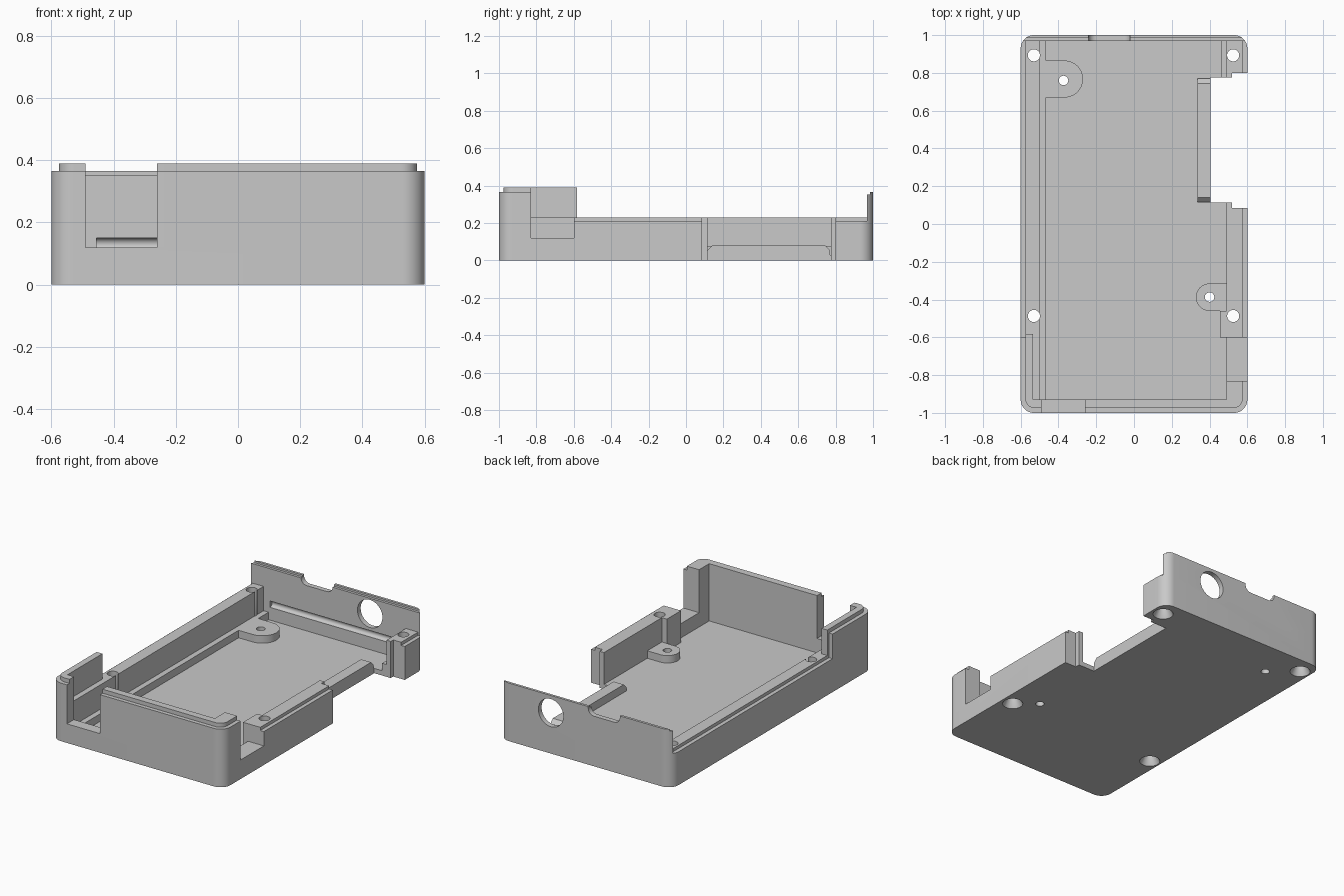
import bpy, bmesh, math
from mathutils import Matrix

old = bpy.data.objects.get("Cube")
if old:
    bpy.data.objects.remove(old, do_unlink=True)

grey = bpy.data.materials.new("plain grey plastic")
grey.use_nodes = True
COLOUR = (0.585, 0.585, 0.585, 1)
grey.diffuse_color = COLOUR
grey.node_tree.nodes["Principled BSDF"].inputs["Base Color"].default_value = COLOUR


def finish(name, bm):
    bmesh.ops.recalc_face_normals(bm, faces=bm.faces)
    mesh = bpy.data.meshes.new(name)
    bm.to_mesh(mesh)
    bm.free()
    mesh.materials.append(grey)
    obj = bpy.data.objects.new(name, mesh)
    bpy.context.collection.objects.link(obj)
    return obj


def prism(name, xs, ys, zs, radii=(0, 0, 0, 0)):
    """Upright block; radii go front-left, front-right, back-right, back-left on the page."""
    (x0, x1), (y0, y1) = xs, ys
    corners = [(x0, y0, 1, 1), (x1, y0, -1, 1), (x1, y1, -1, -1), (x0, y1, 1, -1)]
    bm = bmesh.new()
    ring = []
    for i, ((x, y, sx, sy), r) in enumerate(zip(corners, radii)):
        steps = 12 if r else 0
        for k in range(steps + 1):
            a = math.pi + (i + k / max(steps, 1)) * math.pi / 2
            px = x + sx * r + r * math.cos(a)
            py = y + sy * r + r * math.sin(a)
            ring.append(bm.verts.new((px, py, zs[0])))
    face = bm.faces.new(ring)
    top = bmesh.ops.extrude_face_region(bm, geom=[face])["geom"]
    bmesh.ops.translate(bm, vec=(0, 0, zs[1] - zs[0]),
                        verts=[v for v in top if isinstance(v, bmesh.types.BMVert)])
    return finish(name, bm)


def rod(name, centre, r1, r2, depth, axis="Z"):
    bm = bmesh.new()
    turn = {"Z": Matrix(), "Y": Matrix.Rotation(math.pi / 2, 4, "X"),
            "X": Matrix.Rotation(math.pi / 2, 4, "Y")}[axis]
    bmesh.ops.create_cone(bm, cap_ends=True, segments=40, radius1=r1, radius2=r2,
                          depth=depth, matrix=Matrix.Translation(centre) @ turn)
    return finish(name, bm)


def combine(target, tool, operation):
    mod = target.modifiers.new(operation, "BOOLEAN")
    mod.object, mod.operation, mod.solver = tool, operation, "EXACT"
    with bpy.context.temp_override(object=target, active_object=target,
                                   selected_objects=[target]):
        bpy.ops.object.modifier_apply(modifier=mod.name)
    bpy.data.objects.remove(tool, do_unlink=True)


def add(target, *args):
    combine(target, prism(*args), "UNION")


def cut(target, *args):
    combine(target, prism("cutter", *args), "DIFFERENCE")


R, r = 0.07, 0.05
FLOOR, LEDGE, LOW, RAIL, HIGH = 0.03, 0.077, 0.21, 0.23, 0.365

# Low tray, raised lip and tall front end
case = prism("enclosure_base", (-0.6, 0.6), (-1, 1), (0, LOW), (R, R, R, R))
add(case, "low_lip", (-0.575, 0.575), (-0.975, 0.972), (0.1, RAIL), (r, r, 0, 0))
add(case, "front_end", (-0.6, 0.6), (-1, -0.6), (0.1, HIGH), (R, R, 0, 0))
add(case, "front_lip", (-0.575, 0.575), (-0.975, -0.583), (0.15, 0.39), (r, r, 0, 0))

# Inner cavity, thinner tall left wall, front and side openings
cut(case, (-0.5, 0.49), (-0.93, 0.968), (FLOOR, 0.5))
cut(case, (-0.535, -0.4), (-0.93, -0.5), (RAIL, 0.5))
cut(case, (-0.49, -0.26), (-1.1, -0.9), (0.12, 0.5))
cut(case, (0.45, 0.7), (-0.83, -0.6), (0.12, 0.5))
cut(case, (0.45, 0.7), (-0.7, -0.55), (RAIL, 0.5))
cut(case, (0.405, 0.7), (0.115, 0.775), (-0.1, 0.5))
cut(case, (0.52, 0.7), (0.085, 0.8), (-0.1, 0.5))

# Back wall with stepped top and a round-cornered cable notch
back = prism("back_wall", (-0.6, 0.6), (0.8, 1), (0.02, HIGH), (0, 0, R, R))
cut(back, (-0.7, 0.7), (0.7, 0.968), (0, 0.5))
cut(back, (-0.7, 0.7), (0.9, 0.984), (0.353, 0.5))
cut(back, (-0.2, -0.06), (0.9, 1.1), (0.315, 0.5))
cut(back, (-0.24, -0.02), (0.9, 1.1), (0.355, 0.5))
for x in (-0.2, -0.06):
    combine(back, rod("notch_corner", (x, 1, 0.355), 0.04, 0.04, 0.3, "Y"), "DIFFERENCE")
combine(case, back, "UNION")

# Round port and shallow inner groove through the finished back wall
combine(case, rod("port", (0.24, 1, 0.256), 0.087, 0.087, 0.3, "Y"), "DIFFERENCE")
combine(case, rod("groove", (0, 0.968, 0.13), 0.02, 0.02, 0.91, "X"), "DIFFERENCE")

# Inner ledges and support block
add(case, "left_ledge", (-0.52, -0.465), (-0.94, 0.98), (0.01, LEDGE))
add(case, "right_block", (0.455, 0.515), (-0.6, -0.46), (0.01, RAIL))
add(case, "corner_ledge", (0.46, 0.51), (0.775, 0.98), (0.01, LEDGE))

# Mounting bosses with round ends
b, s = 0.097, 0.072
add(case, "left_boss", (-0.51, -0.27), (0.67, 0.865), (0.01, LEDGE), (0, b, b, 0))
add(case, "right_boss", (0.328, 0.51), (-0.46, -0.315), (0.01, LEDGE), (s, 0, 0, s))

# Sill along the side cutout, with chamfered upper ends
add(case, "sill_base", (0.335, 0.405), (0.115, 0.77), (0.01, 0.056))
sill = prism("sill_top", (0.335, 0.405), (0.115, 0.77), (0.055, 0.08))
for v in sill.data.vertices:
    if v.co.z > 0.07:
        v.co.y += 0.025 if v.co.y < 0.4 else -0.025
combine(case, sill, "UNION")

# Countersunk screw holes and boss holes
for x in (-0.53, 0.525):
    for y in (-0.487, 0.893):
        combine(case, rod("screw", (x, y, 0.2), 0.032, 0.032, 0.6), "DIFFERENCE")
        combine(case, rod("countersink", (x, y, 0.02), 0.065, 0.032, 0.06), "DIFFERENCE")
for x, y in ((-0.373, 0.76), (0.4, -0.387)):
    combine(case, rod("pin", (x, y, 0.1), 0.025, 0.025, 0.4), "DIFFERENCE")

# Keep one material and smooth the rounded corners
case.data.materials.clear()
case.data.materials.append(grey)
for p in case.data.polygons:
    p.material_index = 0
bpy.ops.object.select_all(action="DESELECT")
case.select_set(True)
bpy.context.view_layer.objects.active = case
bpy.ops.object.shade_smooth_by_angle(angle=math.radians(30))
